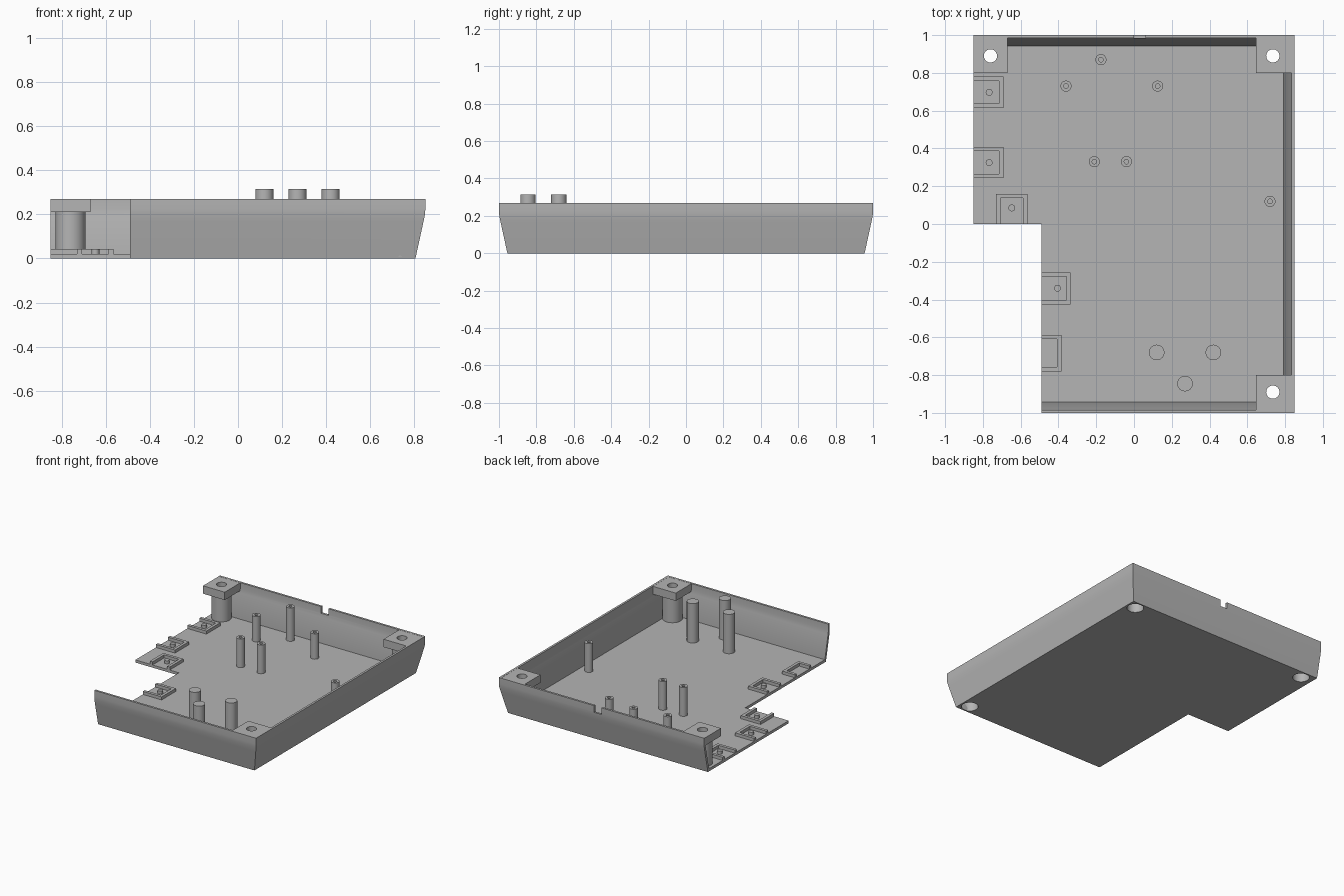
import bpy, bmesh, math

if "Cube" in bpy.data.objects:
    bpy.data.objects.remove(bpy.data.objects["Cube"])

mat = bpy.data.materials.new("plain grey plastic")
mat.diffuse_color = (0.46, 0.46, 0.46, 1)
mat.use_nodes = True
mat.node_tree.nodes["Principled BSDF"].inputs["Base Color"].default_value = mat.diffuse_color


def finish(name, bm, smooth=False):
    bmesh.ops.recalc_face_normals(bm, faces=bm.faces)
    me = bpy.data.meshes.new(name)
    bm.to_mesh(me)
    bm.free()
    ob = bpy.data.objects.new(name, me)
    bpy.context.collection.objects.link(ob)
    me.materials.append(mat)
    if smooth:
        bpy.ops.object.select_all(action='DESELECT')
        ob.select_set(True)
        bpy.context.view_layer.objects.active = ob
        bpy.ops.object.shade_smooth_by_angle(angle=math.radians(30))
    return ob


def prism(name, pts, z0, z1):
    bm = bmesh.new()
    lo = [bm.verts.new((x, y, z0)) for x, y in pts]
    hi = [bm.verts.new((x, y, z1)) for x, y in pts]
    bm.faces.new(lo)
    bm.faces.new(hi)
    n = len(pts)
    for i in range(n):
        j = (i + 1) % n
        bm.faces.new((lo[i], lo[j], hi[j], hi[i]))
    return finish(name, bm)


def box(name, x0, x1, y0, y1, z0, z1):
    return prism(name, [(x0, y0), (x1, y0), (x1, y1), (x0, y1)], z0, z1)


def lathe(name, x, y, profile, closed=False, seg=32):
    """Revolve (radius, z) points; an open profile gets flat end caps."""
    bm = bmesh.new()
    rings = [[bm.verts.new((x + r * math.cos(2 * math.pi * k / seg),
                            y + r * math.sin(2 * math.pi * k / seg), z))
              for k in range(seg)] for r, z in profile]
    pairs = list(zip(rings, rings[1:]))
    if closed:
        pairs.append((rings[-1], rings[0]))
    else:
        bm.faces.new(rings[0])
        bm.faces.new(rings[-1])
    for a, b in pairs:
        for k in range(seg):
            m = (k + 1) % seg
            bm.faces.new((a[k], a[m], b[m], b[k]))
    return finish(name, bm, True)


def cut(ob, cutter):
    mod = ob.modifiers.new("cut", 'BOOLEAN')
    mod.operation = 'DIFFERENCE'
    mod.solver = 'EXACT'
    mod.object = cutter
    bpy.ops.object.select_all(action='DESELECT')
    ob.select_set(True)
    bpy.context.view_layer.objects.active = ob
    bpy.ops.object.modifier_apply(modifier=mod.name)
    bpy.data.objects.remove(cutter)


# L-shaped floor plate
E = 0.055
floor = prism("floor", [(-0.85, 0), (-0.49, 0), (-0.49, -1 + E), (0.85 - E, -1 + E),
                        (0.85 - E, 1 - E), (-0.85, 1 - E)], 0, 0.02)

# flared wall along back, right and front: (inset, z) section swept with mitres
section = [(0.045, 0), (0.009, 0.165), (0.002, 0.2), (0, 0.225), (0, 0.27),
           (0.016, 0.27), (0.016, 0.225), (0.02, 0.195), (0.058, 0.02), (0.055, 0)]
bm = bmesh.new()
cols = []
for d, z in section:
    cols.append([bm.verts.new(p) for p in ((-0.85, 1 - d, z), (0.85 - d, 1 - d, z),
                                           (0.85 - d, d - 1, z), (-0.49, d - 1, z))])
for i, a in enumerate(cols):
    b = cols[(i + 1) % len(cols)]
    for k in range(3):
        bm.faces.new((a[k], a[k + 1], b[k + 1], b[k]))
bm.faces.new([c[0] for c in cols])
bm.faces.new([c[3] for c in cols])
wall = finish("wall", bm, True)
cut(wall, box("notch_cutter", 0.0, 0.06, 0.9, 1.1, 0.22, 0.4))

# corner screw blocks on hollow posts, open through the floor
corners = [("back_left", -0.76, 0.89, -0.85, -0.67, 0.80, 0.99),
           ("back_right", 0.735, 0.89, 0.645, 0.84, 0.80, 0.99),
           ("front_right", 0.735, -0.89, 0.645, 0.84, -0.99, -0.80)]
for n, x, y, x0, x1, y0, y1 in corners:
    block = box(n + "_screw_block", x0, x1, y0, y1, 0.21, 0.269)
    cut(block, lathe("hole_cutter", x, y, [(0.035, 0.1), (0.035, 0.4)]))
    lathe(n + "_screw_post", x, y,
          [(0.068, 0.01), (0.068, 0.212), (0.058, 0.212), (0.058, 0.01)], True)
    cut(floor, lathe("floor_cutter", x, y, [(0.058, -0.1), (0.058, 0.1)]))

# slim standoffs with pilot holes
for i, (x, y, h) in enumerate([(-0.175, 0.87, 0.27), (-0.36, 0.73, 0.21), (0.125, 0.73, 0.21),
                               (-0.21, 0.33, 0.235), (-0.04, 0.33, 0.235), (0.72, 0.12, 0.235)]):
    lathe(f"standoff_{i}", x, y,
          [(0.029, 0.015), (0.029, h), (0.012, h), (0.012, h - 0.1)])

# tall solid pegs
for i, (x, y) in enumerate([(0.12, -0.68), (0.42, -0.68), (0.27, -0.845)]):
    lathe(f"tall_peg_{i}", x, y, [(0.041, 0.015), (0.041, 0.315)])


# low U-shaped seats at the open edge
def seat(name, x0, x1, y0, y1, opening, t=0.022):
    if opening == "left":
        pts = [(x0, y0), (x1, y0), (x1, y1), (x0, y1),
               (x0, y1 - t), (x1 - t, y1 - t), (x1 - t, y0 + t), (x0, y0 + t)]
    else:
        pts = [(x0, y0), (x0, y1), (x1, y1), (x1, y0),
               (x1 - t, y0), (x1 - t, y1 - t), (x0 + t, y1 - t), (x0 + t, y0)]
    prism(name, pts, 0.015, 0.043)


seat("seat_0", -0.85, -0.692, 0.615, 0.78, "left")
seat("seat_1", -0.85, -0.692, 0.243, 0.408, "left")
seat("seat_2", -0.73, -0.565, 0.0, 0.16, "front")
seat("seat_3", -0.49, -0.335, -0.425, -0.257, "left")
seat("seat_4", -0.49, -0.385, -0.78, -0.587, "left")
for i, (x, y) in enumerate([(-0.767, 0.697), (-0.767, 0.325), (-0.647, 0.085), (-0.405, -0.34)]):
    lathe(f"seat_pin_{i}", x, y, [(0.018, 0.015), (0.018, 0.043)], seg=24)
